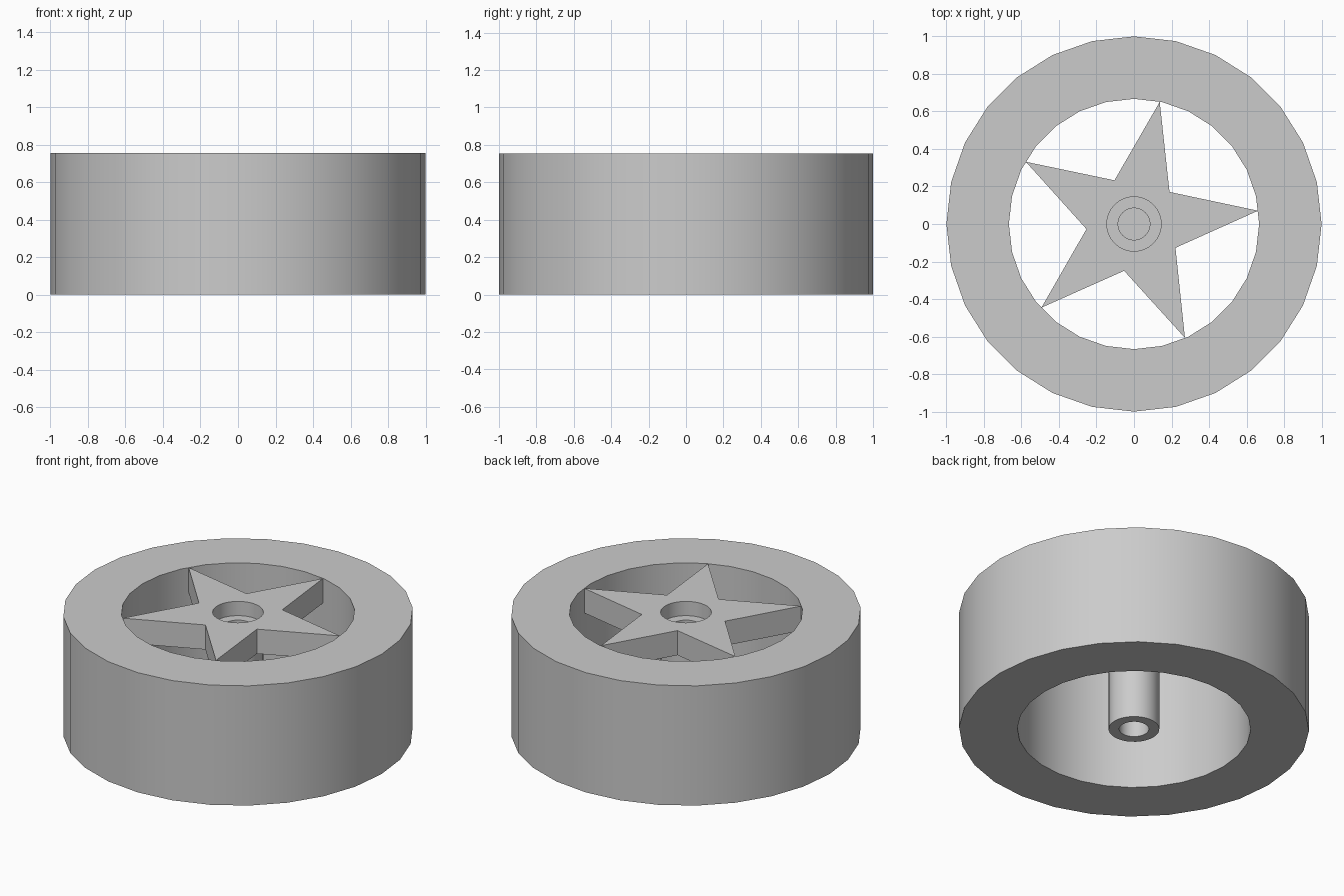
import bpy
import bmesh
from math import sin, cos, tau, radians

default_cube = bpy.data.objects.get("Cube")
if default_cube:
    bpy.data.objects.remove(default_cube, do_unlink=True)

HEIGHT = 0.755
RIM_INNER = 0.667
HUB_RADIUS = 0.145
BORE_RADIUS = 0.085
STAR_THICKNESS = 0.155

grey = bpy.data.materials.new("plain grey")
grey.use_nodes = True
grey.diffuse_color = (0.6, 0.6, 0.6, 1)
grey.node_tree.nodes["Principled BSDF"].inputs["Base Color"].default_value = grey.diffuse_color


def finish(obj):
    """Clean the mesh, colour it and smooth only the round walls."""
    bm = bmesh.new()
    bm.from_mesh(obj.data)
    bmesh.ops.remove_doubles(bm, verts=bm.verts, dist=0.0005)
    bmesh.ops.recalc_face_normals(bm, faces=bm.faces)
    bm.to_mesh(obj.data)
    bm.free()
    obj.data.materials.clear()
    obj.data.materials.append(grey)
    bpy.ops.object.select_all(action="DESELECT")
    obj.select_set(True)
    bpy.context.view_layer.objects.active = obj
    bpy.ops.object.shade_smooth_by_angle(angle=radians(30))


def lathe(name, profile, segments, closed):
    """Spin an (radius, height) profile around the vertical axis."""
    bm = bmesh.new()
    verts = [bm.verts.new((r, 0, z)) for r, z in profile]
    edges = [bm.edges.new(pair) for pair in zip(verts, verts[1:])]
    if closed:
        edges.append(bm.edges.new((verts[-1], verts[0])))
    bmesh.ops.spin(bm, geom=verts + edges, cent=(0, 0, 0), axis=(0, 0, 1),
                   angle=tau, steps=segments)
    mesh = bpy.data.meshes.new(name)
    bm.to_mesh(mesh)
    bm.free()
    obj = bpy.data.objects.new(name, mesh)
    bpy.context.collection.objects.link(obj)
    finish(obj)


def ring_points(count, radii, start=0.0):
    """Points around a circle, cycling through the given radii."""
    points = []
    for i in range(count):
        a = start + tau * i / count
        r = radii[i % len(radii)]
        points.append((r * cos(a), r * sin(a)))
    return points


def plate(name, outlines, bottom, top):
    """Extruded flat shape; inner outlines become holes."""
    curve = bpy.data.curves.new(name, "CURVE")
    curve.dimensions = "2D"
    curve.fill_mode = "BOTH"
    curve.extrude = (top - bottom) / 2
    for points in outlines:
        spline = curve.splines.new("POLY")
        spline.points.add(len(points) - 1)
        for point, (x, y) in zip(spline.points, points):
            point.co = (x, y, 0, 1)
        spline.use_cyclic_u = True
    obj = bpy.data.objects.new(name, curve)
    bpy.context.collection.objects.link(obj)
    bpy.ops.object.select_all(action="DESELECT")
    obj.select_set(True)
    bpy.context.view_layer.objects.active = obj
    bpy.ops.object.convert(target="MESH")
    obj = bpy.context.view_layer.objects.active
    obj.location.z = (top + bottom) / 2
    finish(obj)


# Thick outer tyre ring
lathe("wheel_ring", [(RIM_INNER, 0), (1, 0), (1, HEIGHT), (RIM_INNER, HEIGHT)], 28, True)

# Five-pointed star spokes with a round recess in the middle
star = ring_points(10, (RIM_INNER - 0.002, 0.255), radians(6.1))
recess = ring_points(32, (HUB_RADIUS,))
plate("star_spokes", [star, recess], HEIGHT - STAR_THICKNESS, HEIGHT)

# Central hub: bored from below, with a shallow pocket in the recess floor
floor = HEIGHT - 0.09
lathe("axle_hub", [(0, 0.56), (BORE_RADIUS, 0.56), (BORE_RADIUS, 0), (HUB_RADIUS, 0),
                   (HUB_RADIUS, floor), (BORE_RADIUS, floor),
                   (BORE_RADIUS, 0.61), (0, 0.61)], 32, False)
